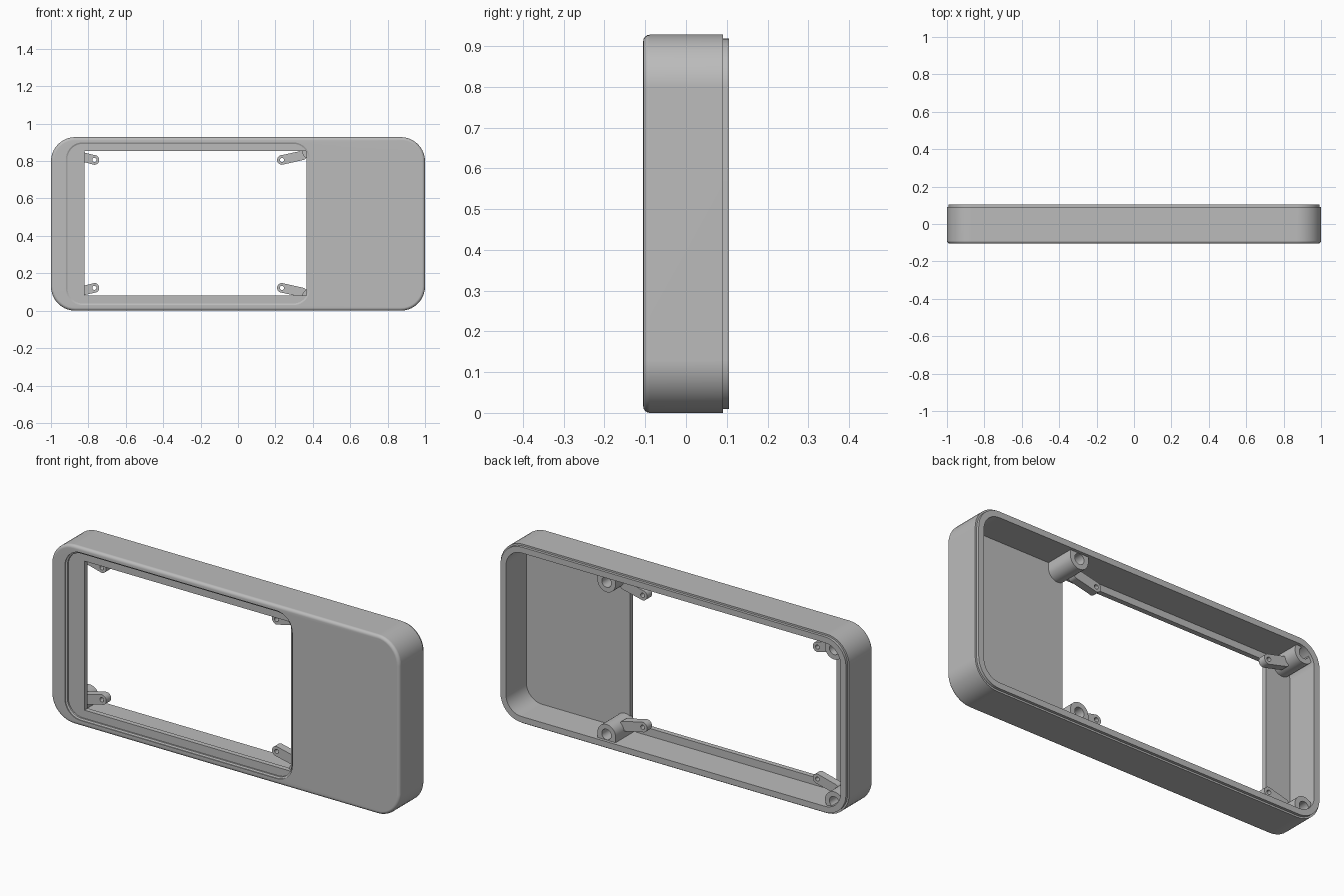
import bpy, bmesh
from math import cos, sin, pi

if "Cube" in bpy.data.objects:
    bpy.data.objects.remove(bpy.data.objects["Cube"])

grey = bpy.data.materials.new("plain grey")
grey.use_nodes = True
grey.diffuse_color = (0.5, 0.5, 0.5, 1)
grey.node_tree.nodes["Principled BSDF"].inputs["Base Color"].default_value = (0.5, 0.5, 0.5, 1)

H = 0.928          # case height
MID = H / 2


def loft(name, rings):
    """Join equal-length rings into one closed tube whose last ring meets the first."""
    bm = bmesh.new()
    loops = [[bm.verts.new(p) for p in ring] for ring in rings]
    for a, b in zip(loops, loops[1:] + loops[:1]):
        for i in range(len(a)):
            j = (i + 1) % len(a)
            bm.faces.new((a[i], a[j], b[j], b[i]))
    bmesh.ops.recalc_face_normals(bm, faces=bm.faces)
    mesh = bpy.data.meshes.new(name)
    bm.to_mesh(mesh)
    bm.free()
    mesh.materials.append(grey)
    obj = bpy.data.objects.new(name, mesh)
    bpy.context.collection.objects.link(obj)
    bpy.ops.object.select_all(action="DESELECT")
    obj.select_set(True)
    bpy.context.view_layer.objects.active = obj
    bpy.ops.object.shade_smooth_by_angle(angle=pi / 6)
    weighted = obj.modifiers.new("even_shading", "WEIGHTED_NORMAL")
    weighted.keep_sharp = True
    return obj


def rounded(x0, x1, z0, z1, r, y, steps=10):
    """Rounded rectangle in the xz plane at depth y."""
    corners = [(x1 - r, z1 - r), (x0 + r, z1 - r), (x0 + r, z0 + r), (x1 - r, z0 + r)]
    return [(cx + r * cos((q + i / steps) * pi / 2), y, cz + r * sin((q + i / steps) * pi / 2))
            for q, (cx, cz) in enumerate(corners) for i in range(steps + 1)]


def outer(inset, y):
    return rounded(-1 + inset, 1 - inset, inset, H - inset, 0.13 - inset, y)


def opening(inset, y):
    return rounded(-0.92 + inset, 0.385 - inset, 0.03 + inset, 0.9 - inset, 0.09 - inset, y)


def window(y):
    return rounded(-0.82, 0.365, 0.08, 0.853, 0.002, y)


# Case: rounded front edge, stepped back lip, hollow back, recessed window ledge
FRONT, LEDGE, FLOOR, STEP, BACK = -0.105, -0.088, -0.062, 0.091, 0.105
bevel = 0.016
edge = [outer(bevel * (1 - sin(t * pi / 8)), FRONT + bevel * (1 - cos(t * pi / 8))) for t in range(5)]
loft("case", edge + [
    outer(0, STEP), outer(0.009, STEP), outer(0.009, BACK),
    outer(0.04, BACK), outer(0.04, FLOOR),
    window(FLOOR), window(LEDGE),
    opening(0.008, LEDGE), opening(0.008, -0.096), opening(0, -0.1), opening(0, FRONT)])


def circle(x, z, r, y, n=32):
    return [(x + r * cos(2 * pi * i / n), y, z + r * sin(2 * pi * i / n)) for i in range(n)]


def boss_outline(x, z, r, y, up, square):
    """Circle whose half next to the wall can be squared off."""
    ring = []
    for px, _, pz in circle(x, z, r, y):
        dx, dz = px - x, pz - z
        if square and dz * up > -1e-6:
            k = r / max(abs(dx), abs(dz))
            dx, dz = dx * k, dz * k
        ring.append((x + dx, y, z + dz))
    return ring


def arm_outline(tip, root, r, y):
    """Capsule running from the tip to the root."""
    side = 1 if root[0] > tip[0] else -1
    ring = []
    for px, _, pz in circle(*tip, r, y):
        if (px - tip[0]) * side > 1e-6:
            px, pz = px + root[0] - tip[0], pz + root[1] - tip[1]
        ring.append((px, y, pz))
    return ring


# Screw bosses and clip arms, one pair at each corner of the window
for side, boss_x, tip_x in (("left", 0.393, 0.235), ("right", -0.913, -0.768)):
    for level, up in (("upper", 1), ("lower", -1)):
        z = MID + up * 0.395
        square = side == "left"
        loft(f"{level}_{side}_screw_boss", [
            boss_outline(boss_x, z, 0.052, FLOOR - 0.01, up, square),
            boss_outline(boss_x, z, 0.052, STEP - 0.001, up, square),
            circle(boss_x, z, 0.027, STEP - 0.001),
            circle(boss_x, z, 0.027, 0),
            circle(boss_x, z, 0.0005, 0),
            circle(boss_x, z, 0.0005, FLOOR - 0.01)])
        tip = (tip_x, MID + up * 0.342)
        inward = 0.05 if tip_x > boss_x else -0.05
        root = (boss_x + inward, MID + up * 0.367)
        loft(f"{level}_{side}_clip_arm", [
            arm_outline(tip, root, 0.026, -0.02), arm_outline(tip, root, 0.026, 0.02),
            circle(*tip, 0.011, 0.02), circle(*tip, 0.011, -0.02)])
